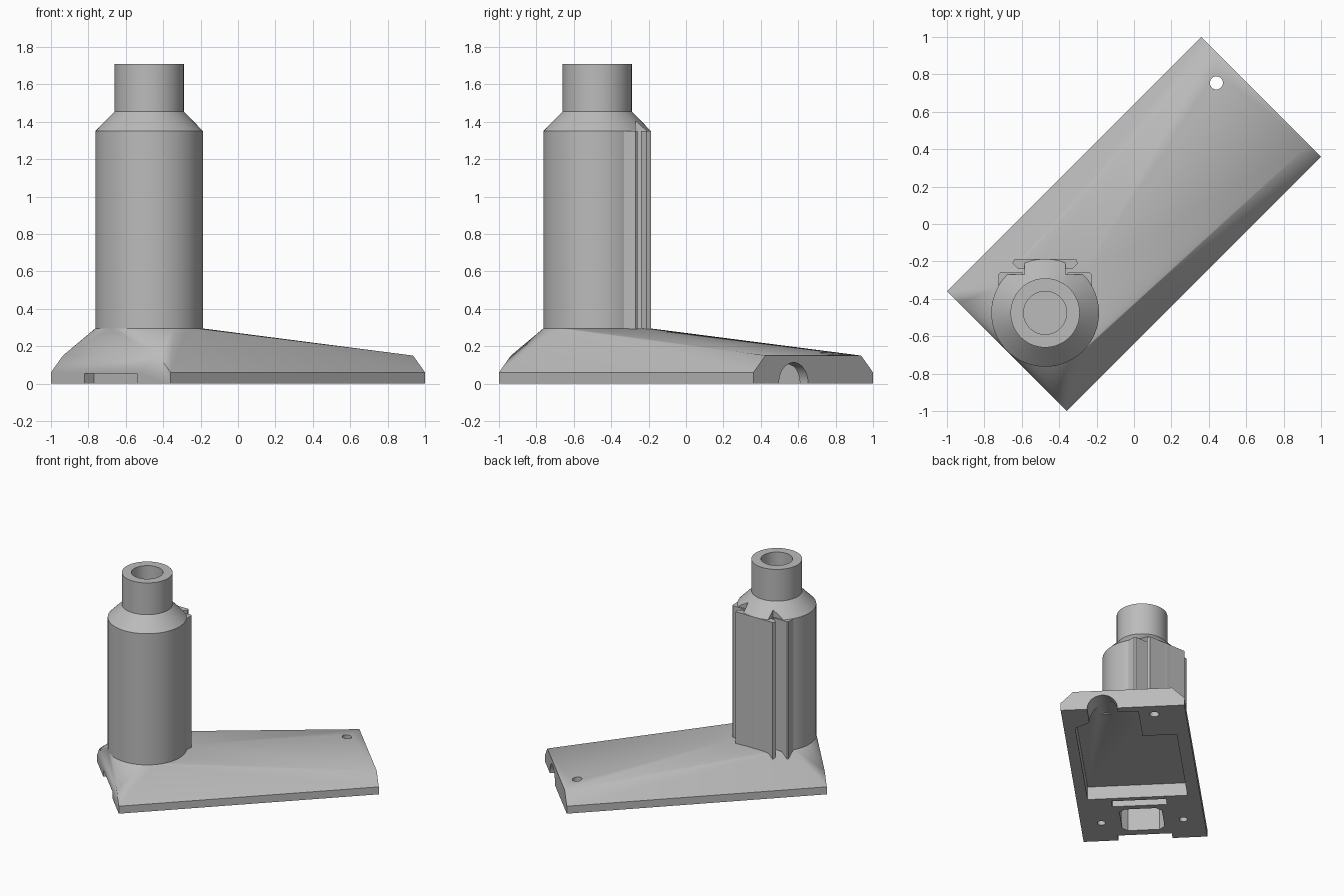
import bpy, bmesh, math
from mathutils import Matrix

if "Cube" in bpy.data.objects:
    bpy.data.objects.remove(bpy.data.objects["Cube"], do_unlink=True)

grey = bpy.data.materials.new("plain grey")
grey.use_nodes = True
grey.diffuse_color = (0.5, 0.5, 0.5, 1)
grey.node_tree.nodes["Principled BSDF"].inputs["Base Color"].default_value = (0.5, 0.5, 0.5, 1)

TURN = Matrix.Rotation(math.radians(45), 4, "Z")      # base runs diagonally
AXIS = Matrix.Translation((-0.475, -0.475, 0))        # tower axis
TOWER_U = -0.672                                      # tower axis along the base


def finish(name, bm, matrix):
    bmesh.ops.transform(bm, matrix=matrix, verts=bm.verts)
    bmesh.ops.recalc_face_normals(bm, faces=bm.faces)
    mesh = bpy.data.meshes.new(name)
    bm.to_mesh(mesh)
    bm.free()
    mesh.materials.append(grey)
    obj = bpy.data.objects.new(name, mesh)
    bpy.context.collection.objects.link(obj)
    return obj


def prism(name, outline, z0, z1, matrix):
    bm = bmesh.new()
    face = bm.faces.new([bm.verts.new((x, y, z0)) for x, y in outline])
    top = bmesh.ops.extrude_face_region(bm, geom=[face])["geom"]
    bmesh.ops.translate(bm, vec=(0, 0, z1 - z0),
                        verts=[g for g in top if isinstance(g, bmesh.types.BMVert)])
    return finish(name, bm, matrix)


def box(name, x0, x1, y0, y1, z0, z1, matrix):
    return prism(name, [(x0, y0), (x1, y0), (x1, y1), (x0, y1)], z0, z1, matrix)


def circle(r, n, cx=0, cy=0):
    return [(cx + r * math.cos(math.tau * i / n), cy + r * math.sin(math.tau * i / n))
            for i in range(n)]


def lathe(name, profile, matrix, steps=64):
    bm = bmesh.new()
    verts = [bm.verts.new((r, 0, z)) for r, z in profile]
    edges = [bm.edges.new(pair) for pair in zip(verts, verts[1:])]
    bmesh.ops.spin(bm, geom=verts + edges, cent=(0, 0, 0), axis=(0, 0, 1),
                   angle=math.tau, steps=steps)
    bmesh.ops.remove_doubles(bm, verts=bm.verts, dist=1e-4)
    return finish(name, bm, matrix)


def cut(obj, cutters):
    bpy.context.view_layer.objects.active = obj
    for c in cutters:
        c.hide_render = True
        mod = obj.modifiers.new("cut", "BOOLEAN")
        mod.operation, mod.solver, mod.object = "DIFFERENCE", "EXACT", c
        bpy.ops.object.modifier_apply(modifier=mod.name)
        bpy.data.objects.remove(c, do_unlink=True)


def smooth(obj):
    bpy.ops.object.select_all(action="DESELECT")
    obj.select_set(True)
    bpy.context.view_layer.objects.active = obj
    bpy.ops.object.shade_smooth_by_angle(angle=math.radians(30))


def bores(r_pocket=0.155):
    # square pocket below, narrow hole through the top
    p = r_pocket
    q = p - 0.04
    pocket = [(-p, -q), (-q, -p), (q, -p), (p, -q), (p, q), (q, p), (-q, p), (-p, q)]
    place = AXIS @ TURN
    return [prism("pocket_cutter", pocket, -0.1, 1.2, place),
            prism("hole_cutter", circle(0.085, 32), 1.1, 1.8, place)]


# Base: hull of a chamfered bar and the foot circle of the tower
bm = bmesh.new()
for u in (-0.962, 0.962):
    for side in (-1, 1):
        for half, z in ((0.4525, 0), (0.4525, 0.06), (0.362, 0.15)):
            bm.verts.new((u, side * half, z))
for x, y in circle(0.288, 64, TOWER_U):
    bm.verts.new((x, y, 0.295))
bmesh.ops.convex_hull(bm, input=bm.verts)
bmesh.ops.dissolve_limit(bm, angle_limit=0.001, verts=bm.verts, edges=bm.edges)
base = finish("base", bm, TURN)

# Underside recess, cable arch, catch slots and screw holes
recess = [(-0.35, -0.37), (0.69, -0.37), (0.78, -0.24), (0.9, -0.08), (0.9, 0.11),
          (0.54, 0.11), (0.54, 0.36), (-0.35, 0.36)]
along = TURN @ Matrix.Translation((0, -0.149, 0.003)) @ Matrix.Rotation(math.pi / 2, 4, "Y")
cutters = [
    prism("recess_cutter", recess, -0.1, 0.105, TURN),
    prism("arch_cutter", circle(0.11, 40), 0.7, 1.1, along),
    box("slot_cutter", -0.47, -0.39, -0.2, 0.2, -0.1, 0.1, TURN),
    box("notch_cutter", -1.1, -0.892, -0.198, 0.198, -0.1, 0.055, TURN),
    prism("screw_cutter", circle(0.035, 24, 0.845, 0.222), -0.1, 0.4, TURN),
]
for side in (-1, 1):
    cutters.append(prism("screw_cutter", circle(0.03, 24, -0.7, side * 0.3), -0.1, 0.1, TURN))
cut(base, cutters + bores())
smooth(base)

# Tower with shoulder cone and neck
tower = lathe("tower", [(0, 0.285), (0.288, 0.285), (0.288, 1.35), (0.185, 1.455),
                        (0.185, 1.71), (0, 1.71)], AXIS)
sides = [box("side_cutter", min(s * 0.11, s * 0.4), max(s * 0.11, s * 0.4),
             0.205, 0.4, 0.2, 1.6, AXIS) for s in (-1, 1)]
counterbore = prism("counterbore_cutter", circle(0.115, 48), 1.4, 1.8, AXIS)
cut(tower, sides + bores() + [counterbore])
smooth(tower)

# Hooked clip rail on the back of the tower
half = [(0.11, 0.2), (0.11, 0.235), (0.145, 0.235), (0.175, 0.265), (0.165, 0.287)]
prism("clip_rail", half + [(-x, y) for x, y in reversed(half)], 0.25, 1.35, AXIS)

# Square shoulders beside the rail
for s, name in ((-1, "right_shoulder"), (1, "left_shoulder")):
    outline = [(s * x, y) for x, y in ((0.15, 0.1), (0.25, 0.1), (0.25, 0.205),
                                       (0.24, 0.215), (0.12, 0.215), (0.12, 0.18))]
    prism(name, outline, 0.22, 1.35, AXIS)
